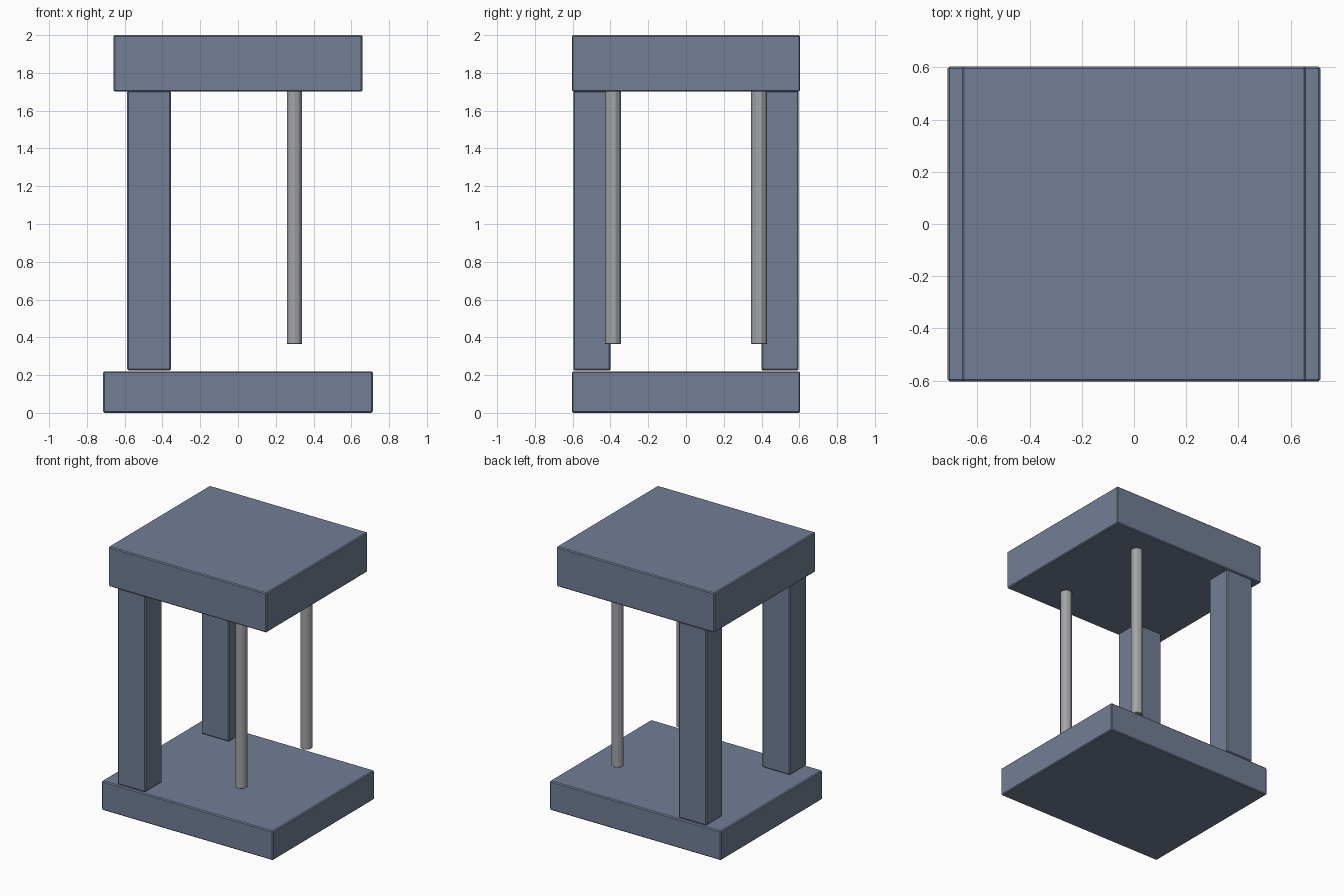
import bpy
import bmesh
from math import pi
from mathutils import Matrix

if "Cube" in bpy.data.objects:
    bpy.data.objects.remove(bpy.data.objects["Cube"])


def paint(name, rgb):
    mat = bpy.data.materials.new(name)
    mat.diffuse_color = (*rgb, 1)
    mat.use_nodes = True
    mat.node_tree.nodes["Principled BSDF"].inputs["Base Color"].default_value = mat.diffuse_color
    return mat


slate = paint("slate_blue", (0.17, 0.21, 0.30))
steel = paint("steel_grey", (0.36, 0.37, 0.39))


def finish(name, bm, mat):
    mesh = bpy.data.meshes.new(name)
    bm.to_mesh(mesh)
    bm.free()
    mesh.materials.append(mat)
    obj = bpy.data.objects.new(name, mesh)
    bpy.context.collection.objects.link(obj)
    return obj


def bevel(obj, width):
    mod = obj.modifiers.new("edge_chamfer", "BEVEL")
    mod.width = width
    mod.segments = 1


def block(name, lo, hi):
    """Box between two corners with a narrow chamfer on every edge."""
    size = [b - a for a, b in zip(lo, hi)]
    mid = [(a + b) / 2 for a, b in zip(lo, hi)]
    bm = bmesh.new()
    bmesh.ops.create_cube(
        bm, size=1, matrix=Matrix.Translation(mid) @ Matrix.Diagonal((*size, 1)))
    bevel(finish(name, bm, slate), 0.007)


def rod(name, x, y, z0, z1, radius, sides=10):
    """Faceted vertical rod with corners pointing front and back."""
    bm = bmesh.new()
    place = Matrix.Translation((x, y, (z0 + z1) / 2))
    bmesh.ops.create_cone(
        bm, cap_ends=True, segments=sides, radius1=radius, radius2=radius,
        depth=z1 - z0, matrix=place)
    # turn so a corner sits exactly on the y axis of the rod
    if min(abs(v.co.x - x) for v in bm.verts) > 1e-4:
        bmesh.ops.rotate(bm, verts=bm.verts, cent=(x, y, 0),
                         matrix=Matrix.Rotation(pi / 2, 3, 'Z'))
    bevel(finish(name, bm, steel), 0.003)


# Base and top slabs
block("base_slab", (-0.714, -0.604, 0.0), (0.714, 0.604, 0.22))
block("top_slab", (-0.659, -0.604, 1.701), (0.659, 0.604, 2.0))

# Square columns on the left, thin rods hanging on the right
for side, s in (("front", -1), ("back", 1)):
    y0, y1 = sorted((s * 0.4, s * 0.596))
    block(f"{side}_column", (-0.587, y0, 0.225), (-0.355, y1, 1.705))
    rod(f"{side}_rod", 0.299, s * 0.387, 0.365, 1.705, 0.043)
